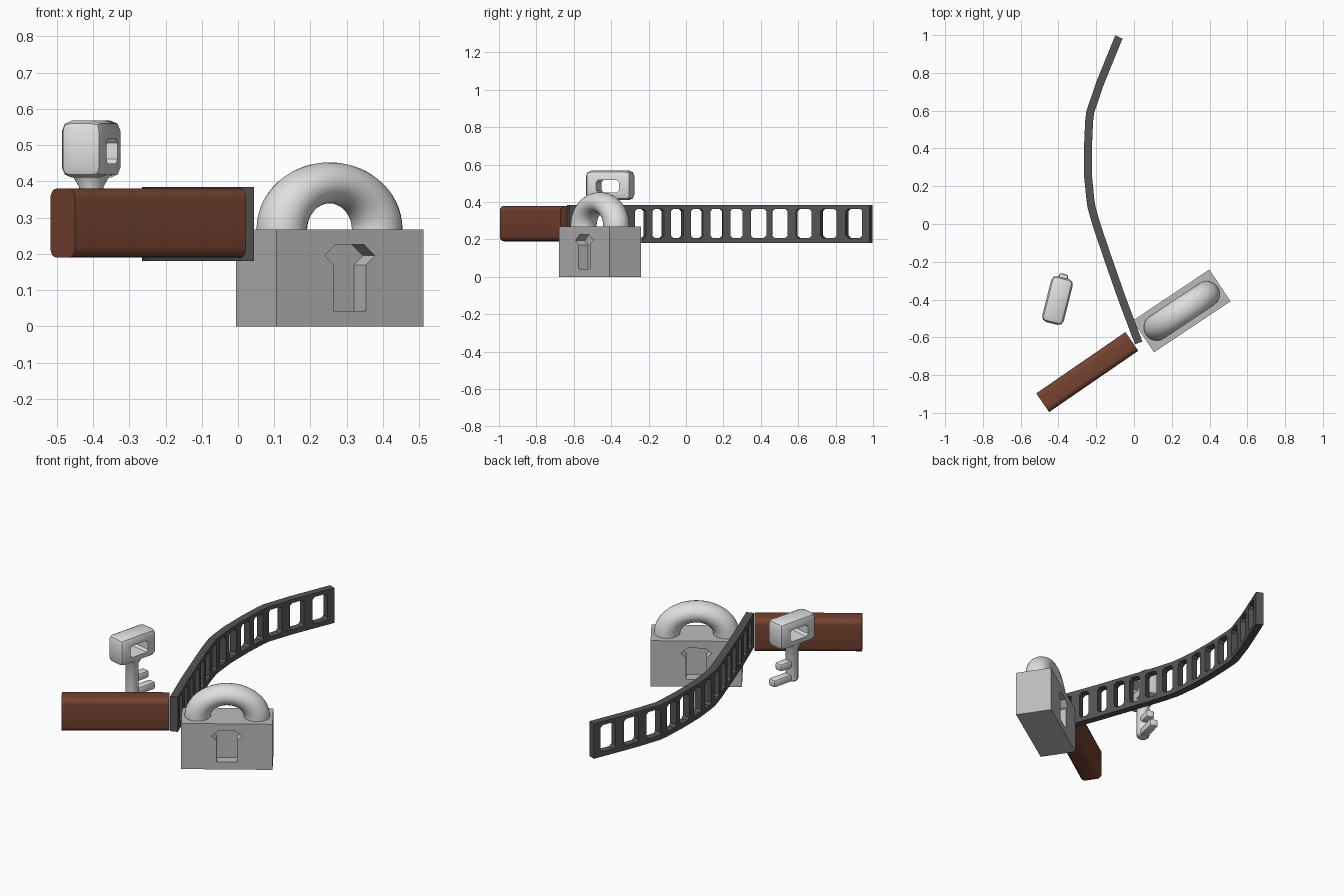
import bpy, bmesh, math
from mathutils import Matrix, Vector

if "Cube" in bpy.data.objects:
    bpy.data.objects.remove(bpy.data.objects["Cube"])


def material(name, rgb):
    m = bpy.data.materials.new(name)
    m.diffuse_color = (*rgb, 1)
    m.use_nodes = True
    m.node_tree.nodes["Principled BSDF"].inputs["Base Color"].default_value = m.diffuse_color
    return m


steel = material("body_grey", (0.50, 0.50, 0.50))
silver = material("light_silver", (0.74, 0.74, 0.74))
wood = material("brown_wood", (0.18, 0.055, 0.03))
iron = material("dark_iron", (0.09, 0.09, 0.09))


def finish(name, bm, mat, loc=(0, 0, 0), angle=0, smooth=None):
    bmesh.ops.recalc_face_normals(bm, faces=bm.faces)
    me = bpy.data.meshes.new(name)
    bm.to_mesh(me)
    bm.free()
    ob = bpy.data.objects.new(name, me)
    bpy.context.collection.objects.link(ob)
    me.materials.append(mat)
    ob.location = loc
    ob.rotation_euler.z = math.radians(angle)
    activate(ob)
    if smooth:
        bpy.ops.object.shade_smooth_by_angle(angle=math.radians(smooth))
    return ob


def activate(ob):
    bpy.ops.object.select_all(action='DESELECT')
    ob.select_set(True)
    bpy.context.view_layer.objects.active = ob


def box(bm, size, center, bevel=0, segments=2, axis=None):
    """Add a box; bevel all edges or only those along one axis."""
    mat = Matrix.Translation(center) @ Matrix.Diagonal((*size, 1))
    vs = bmesh.ops.create_cube(bm, size=1, matrix=mat)['verts']
    if bevel:
        edges = {e for v in vs for e in v.link_edges}
        if axis is not None:
            edges = {e for e in edges
                     if abs((e.verts[0].co - e.verts[1].co)[axis]) > 1e-5}
        bmesh.ops.bevel(bm, geom=list(edges), offset=bevel, segments=segments,
                        profile=0.5, affect='EDGES')


def cut(ob, cutter):
    mod = ob.modifiers.new("cut", 'BOOLEAN')
    mod.operation = 'DIFFERENCE'
    mod.solver = 'EXACT'
    mod.object = cutter
    activate(ob)
    bpy.ops.object.modifier_apply(modifier=mod.name)
    bpy.data.objects.remove(cutter)


# Padlock body with a keyhole recess on front and back
LOCK, LOCK_A = (0.2525, -0.46, 0), 33.7
bm = bmesh.new()
box(bm, (0.487, 0.202, 0.268), (0, 0, 0.134))
body = finish("padlock_body", bm, steel, LOCK, LOCK_A)
half = [(0.054, 0.043), (0.054, 0.17), (0.083, 0.195), (0.047, 0.226)]
outline = half + [(-u, z) for u, z in reversed(half)]
for side in (-1, 1):
    bm = bmesh.new()
    f = bm.faces.new([bm.verts.new((u, side * 0.041, z)) for u, z in outline])
    r = bmesh.ops.extrude_face_region(bm, geom=[f])
    bmesh.ops.translate(bm, vec=(0, side * 0.1, 0),
                        verts=[v for v in r['geom'] if isinstance(v, bmesh.types.BMVert)])
    c = finish("keyhole_cutter", bm, steel, LOCK, LOCK_A)
    c.hide_render = True
    bpy.context.view_layer.update()
    cut(body, c)

# Shackle: flattened half ring
bm = bmesh.new()
R, r, N, M = 0.158, 0.070, 32, 24
rings = []
for i in range(N + 1):
    a = math.radians(-4 + 188 * i / N)
    ring = []
    for j in range(M):
        b = 2 * math.pi * j / M
        d = R + r * math.cos(b)
        ring.append(bm.verts.new((d * math.cos(a), r * math.sin(b), 0.268 + 0.81 * d * math.sin(a))))
    rings.append(ring)
for p, q in zip(rings, rings[1:]):
    for j in range(M):
        k = (j + 1) % M
        bm.faces.new((p[j], p[k], q[k], q[j]))
bm.faces.new(rings[0])
bm.faces.new(rings[-1])
finish("padlock_shackle", bm, silver, LOCK, LOCK_A, 40)

# Wooden handle with long edges rounded
bm = bmesh.new()
box(bm, (0.573, 0.12, 0.19), (0, 0, 0), 0.028, 4, axis=0)
finish("wooden_handle", bm, wood, (-0.2475, -0.784, 0.285), 34.5, 40)

# Curved ladder strap: a flat sheet with chamfered windows, then thickened
path = [(-0.63, 0.025), (-0.4, -0.062), (-0.2, -0.132), (0, -0.2), (0.1, -0.228),
        (0.25, -0.243), (0.4, -0.244), (0.58, -0.236), (0.75, -0.178), (0.99, -0.08)]


def strap_x(y):
    for (y0, x0), (y1, x1) in zip(path, path[1:]):
        if y <= y1 + 1e-6:
            return x0 + (x1 - x0) * (y - y0) / (y1 - y0)
    return path[-1][1]


windows = [(-0.585, -0.535), (-0.49, -0.435), (-0.38, -0.325), (-0.28, -0.22),
           (-0.185, -0.125), (-0.087, -0.02), (0.02, 0.087), (0.128, 0.195),
           (0.235, 0.303), (0.347, 0.43), (0.462, 0.545), (0.592, 0.678),
           (0.727, 0.812), (0.862, 0.95)]
ch = 0.013
ys, kinds = [path[0][0]], []
for a, b in windows:
    ys += [a, a + ch, b - ch, b]
    kinds += ["rung", "start", "open", "end"]
ys.append(path[-1][0])
kinds.append("rung")
zs = [0.18, 0.207, 0.207 + ch, 0.364 - ch, 0.364, 0.385]
bm = bmesh.new()
grid = [[bm.verts.new((strap_x(y), y, z)) for z in zs] for y in ys]
for i, kind in enumerate(kinds):
    for k in range(5):
        bl, br, tr, tl = grid[i][k], grid[i + 1][k], grid[i + 1][k + 1], grid[i][k + 1]
        if kind == "rung" or k in (0, 4):
            bm.faces.new((bl, br, tr, tl))
        elif kind == "start" and k != 2:
            bm.faces.new((bl, br, tl) if k == 1 else (bl, tr, tl))
        elif kind == "end" and k != 2:
            bm.faces.new((bl, br, tr) if k == 1 else (br, tr, tl))
bmesh.ops.delete(bm, geom=[v for v in bm.verts if not v.link_faces], context='VERTS')
strap = finish("ladder_strap", bm, iron)
mod = strap.modifiers.new("thickness", 'SOLIDIFY')
mod.thickness = 0.042
mod.offset = 0
bpy.ops.object.modifier_apply(modifier=mod.name)

# Key: bow with a rectangular hole (long side along local y)
KEY, KEY_A = (-0.405, -0.405, 0), -14
bm = bmesh.new()
box(bm, (0.118, 0.25, 0.157), (0, 0, 0.489), 0.028, 2)
bow = finish("key_bow", bm, silver, KEY, KEY_A)
bm = bmesh.new()
box(bm, (0.3, 0.125, 0.068), (0, 0, 0.484), 0.012, 1, axis=0)
c = finish("bow_cutter", bm, silver, KEY, KEY_A)
c.hide_render = True
bpy.context.view_layer.update()
cut(bow, c)
activate(bow)
bpy.ops.object.shade_smooth_by_angle(angle=math.radians(35))

# Key shaft with a flared neck
bm = bmesh.new()
loops = []
for z, rad in [(0.192, 0.028), (0.20, 0.035), (0.385, 0.035), (0.42, 0.055)]:
    loops.append([bm.verts.new((rad * math.cos(t * math.pi / 6), rad * math.sin(t * math.pi / 6), z))
                  for t in range(12)])
for p, q in zip(loops, loops[1:]):
    for j in range(12):
        bm.faces.new((p[j], p[j - 1], q[j - 1], q[j]))
bm.faces.new(loops[0])
bm.faces.new(loops[-1])
finish("key_shaft", bm, silver, KEY, KEY_A, 35)

# Key teeth
for name, z, reach in [("key_tooth_lower", 0.215, 0.145), ("key_tooth_upper", 0.295, 0.10)]:
    bm = bmesh.new()
    box(bm, (0.05, reach, 0.045), (0, reach / 2, z), 0.012, 2)
    finish(name, bm, silver, KEY, KEY_A, 35)
